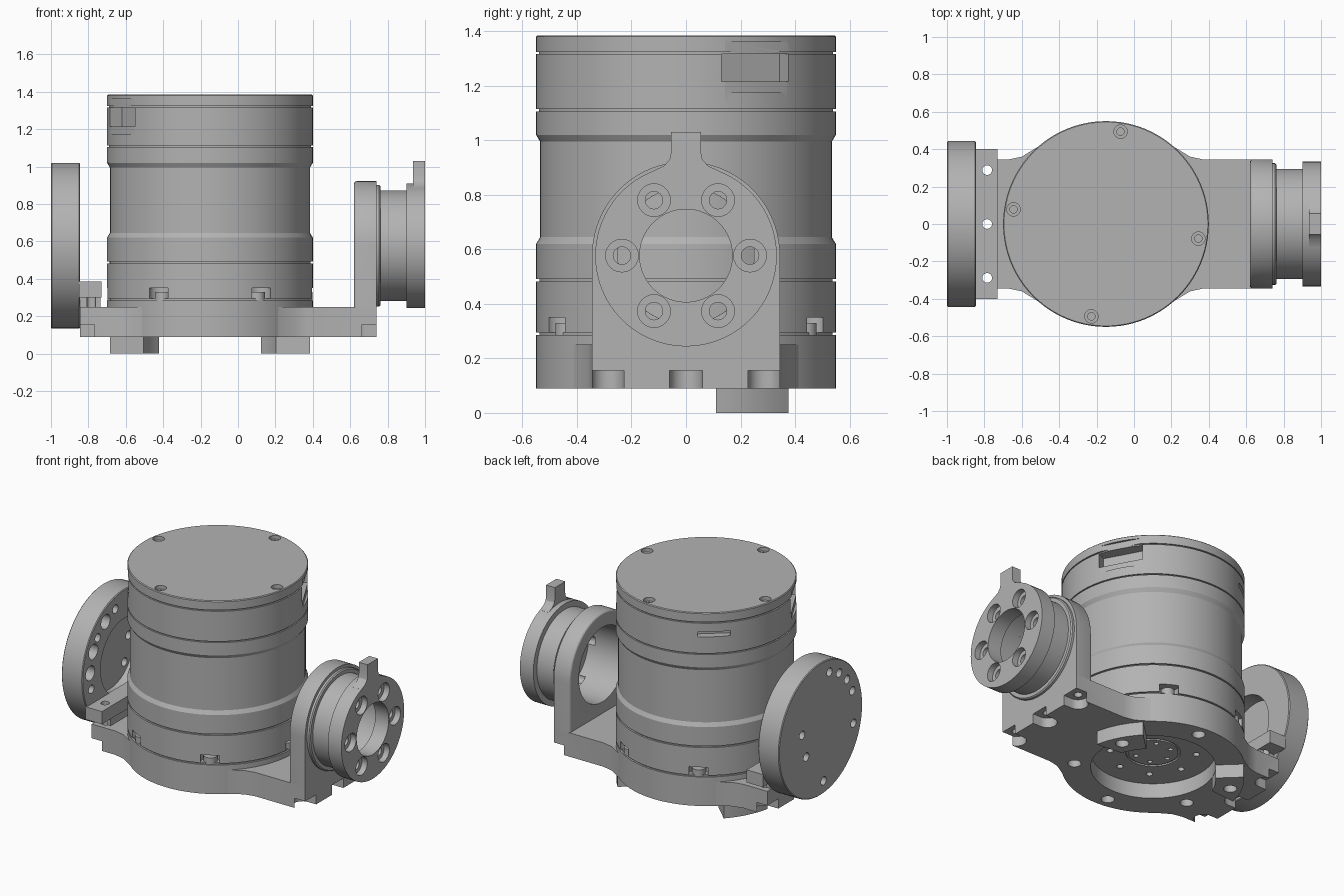
import bpy, bmesh
from math import radians, cos, sin, pi
from mathutils import Matrix, Vector

if "Cube" in bpy.data.objects:
    bpy.data.objects.remove(bpy.data.objects["Cube"])

metal = bpy.data.materials.new("grey metal")
metal.use_nodes = True
metal.diffuse_color = (0.45, 0.45, 0.45, 1)
metal.node_tree.nodes["Principled BSDF"].inputs["Base Color"].default_value = metal.diffuse_color

CX = -0.15           # axis of the upright housing
HUB = 0.577          # height of the sideways axis
R = 0.55             # housing radius
ALONG_X = Matrix.Translation((0, 0, HUB)) @ Matrix.Rotation(pi / 2, 4, 'Y')


def finish(bm, name):
    bmesh.ops.recalc_face_normals(bm, faces=bm.faces)
    mesh = bpy.data.meshes.new(name)
    bm.to_mesh(mesh)
    bm.free()
    mesh.materials.append(metal)
    ob = bpy.data.objects.new(name, mesh)
    bpy.context.collection.objects.link(ob)
    return ob


def lathe(name, profile, matrix, seg=96):
    """Spin a closed (radius, height) profile around local z."""
    bm = bmesh.new()
    vs = [bm.verts.new((r, 0, h)) for r, h in profile]
    edges = [bm.edges.new((a, b)) for a, b in zip(vs, vs[1:] + vs[:1])
             if a.co.x > 0 or b.co.x > 0]
    bmesh.ops.spin(bm, geom=vs + edges, axis=(0, 0, 1), cent=(0, 0, 0),
                   angle=2 * pi, steps=seg)
    bmesh.ops.remove_doubles(bm, verts=bm.verts, dist=1e-5)
    bm.transform(matrix)
    return finish(bm, name)


def prism(name, points, direction):
    """Extrude a polygon of 3D points."""
    bm = bmesh.new()
    face = bm.faces.new([bm.verts.new(p) for p in points])
    out = bmesh.ops.extrude_face_region(bm, geom=[face])
    bmesh.ops.translate(bm, vec=direction,
                        verts=[v for v in out["geom"] if isinstance(v, bmesh.types.BMVert)])
    return finish(bm, name)


def box(name, lo, hi, matrix=Matrix()):
    bm = bmesh.new()
    lo, hi = Vector(lo), Vector(hi)
    bmesh.ops.create_cube(bm, size=1, matrix=matrix @ Matrix.Translation((lo + hi) / 2)
                          @ Matrix.Diagonal((*(hi - lo), 1)))
    return finish(bm, name)


def cyl(name, r, lo, hi, at, axis='Z', seg=24):
    """Cylinder from lo to hi along the axis; at gives (x, y) or (y, z)."""
    bm = bmesh.new()
    mid = (lo + hi) / 2
    turn = Matrix.Rotation(pi / 2, 4, 'Y') if axis == 'X' else Matrix()
    loc = (mid, *at) if axis == 'X' else (*at, mid)
    bmesh.ops.create_cone(bm, cap_ends=True, segments=seg, radius1=r, radius2=r,
                          depth=hi - lo, matrix=Matrix.Translation(loc) @ turn)
    return finish(bm, name)


def cut(ob, *cutters):
    bpy.context.view_layer.objects.active = ob
    for c in cutters:
        mod = ob.modifiers.new("cut", 'BOOLEAN')
        mod.operation, mod.solver, mod.object = 'DIFFERENCE', 'EXACT', c
        bpy.ops.object.modifier_apply(modifier=mod.name)
        bpy.data.objects.remove(c)


def polar(r, degrees, cx=CX, cy=0.0):
    return (cx + r * cos(radians(degrees)), cy + r * sin(radians(degrees)))


# Upright housing with seams, waist and underside recess
profile = [(0, .19), (.15, .19), (.15, .2), (.165, .2), (.165, .19), (.375, .19), (.375, .09),
           (R, .09)]
for seam in (.29, .487):
    profile += [(R, seam - .005), (R - .012, seam - .005), (R - .012, seam + .005), (R, seam + .005)]
profile += [(R, .62), (.535, .645), (.535, .995), (R, 1.02)]
for seam in (1.11, 1.32):
    profile += [(R, seam - .004), (R - .01, seam - .004), (R - .01, seam + .004), (R, seam + .004)]
profile += [(R, 1.38), (R - .005, 1.385), (0, 1.385)]
housing = lathe("housing", profile, Matrix.Translation((CX, 0, 0)))

for i in range(6):
    cut(housing, cyl("c", .06, .295, .35, polar(.53, i * 60)),           # screw pockets
        cyl("c", .04, .05, .22, polar(.475, 25 + i * 60)))               # flange holes
    cyl("flange_screw", .042, .28, .33, polar(.505, i * 60))
for i in range(8):
    cut(housing, cyl("c", .02, .15, .23, polar(.26, i * 45 + 10), seg=16))
for i in range(6):
    cut(housing, cyl("c", .015, .15, .23, polar(.11, i * 60), seg=16))
for i in range(4):                                                       # lid screws
    p = polar(.5, 81 + i * 90)
    cut(housing, cyl("c", .036, 1.36, 1.4, p), cyl("c", .02, 1.32, 1.37, p, seg=16))
for angle in (28.5, 208.5):                                              # connector windows
    m = Matrix.Translation((CX, 0, 0)) @ Matrix.Rotation(radians(angle), 4, 'Z')
    cut(housing, box("c", (.535, -.14, 1.175), (.6, .14, 1.36), m),
        box("c", (.46, -.14, 1.215), (.6, .14, 1.316), m))
m = Matrix.Translation((CX, 0, 0)) @ Matrix.Rotation(radians(130), 4, 'Z')
cut(housing, box("c", (.5, -.1, 1.225), (.6, .1, 1.258), m))

# Base plate reaching out to both sides, blended into the round flange
W = .345
half = [(-.845, W), (CX - .52, W), (CX - .45, .36), (CX - .36, .415),
        (CX + .36, .415), (CX + .45, .36), (CX + .52, W), (.74, W)]
outline = half + [(x, -y) for x, y in reversed(half)]
base = prism("base_plate", [(x, y, .09) for x, y in outline], (0, 0, .16))
cut(base, cyl("c", .542, 0, .4, (CX, 0), seg=96))
for y in (-.288, 0, .288):
    for x, end in ((-.785, -.9), (.68, .8)):
        cut(base, cyl("c", .06, .05, .155, (x, y)),
            box("c", (min(x, end), y - .06, .05), (max(x, end), y + .06, .155)),
            cyl("c", .026, .1, .3, (x, y), seg=16))

# Two feet: ring sectors under the flange
for name, side in (("left_foot", 1), ("right_foot", -1)):
    arc = [polar(.545, 11.7 + 32 * i / 8, 0) for i in range(9)]
    inner = [polar(.376, 43.7 - 24 * i / 6, 0) for i in range(7)]
    foot = prism(name, [(CX + side * x, y, 0) for x, y in arc + inner], (0, 0, .092))
    hx, hy = polar(.475, 27, 0)
    cut(foot, cyl("c", .04, -.05, .15, (CX + side * hx, hy)))

# Bracket and large disc on the -x end
block = box("disc_bracket", (-.85, -.4, .3), (-.73, .4, .385))
riser = box("bracket_riser", (-.845, -.3, .249), (-.735, .3, .301))
for ob in (block, riser):
    cut(ob, *[cyl("c", .026, .2, .5, (-.785, y), seg=16) for y in (-.288, 0, .288)])
disc = lathe("large_disc", [(0, -1), (.438, -1), (.443, -.995), (.443, -.85), (.438, -.845),
                            (.25, -.845), (.25, -.95), (0, -.95)], ALONG_X)
for a in (105, 123, 141, 159, 195, 265):
    cut(disc, cyl("c", .028, -1.1, -.8, polar(.36, a, 0, HUB), 'X'))
for a in (123, 155, 177):
    cut(disc, cyl("c", .048, -.95, -.8, polar(.36, a, 0, HUB), 'X'))
for a in (10, -40):
    cut(disc, cyl("c", .028, -1.1, -.9, polar(.2, a, 0, HUB), 'X'))

# Arched upright plate on the +x end
arch = [polar(W, 180 * i / 40, 0, HUB) for i in range(41)]
plate = prism("arched_plate", [(.62, y, z) for y, z in [(W, .25)] + arch + [(-W, .25)]], (.12, 0, 0))
bm = bmesh.new()
bm.from_mesh(plate.data)
rim = [e for e in bm.edges if all(v.co.x < .63 for v in e.verts)
       and sum(v.co.z for v in e.verts) > .52]
bmesh.ops.bevel(bm, geom=rim, offset=.015, segments=3, affect='EDGES', profile=.5)
bm.to_mesh(plate.data)
bm.free()
cut(plate, cyl("c", .25, .5, .9, (0, HUB), 'X', 64))

# Flanged collar with six counterbored holes and a locating tab
collar = lathe("flanged_collar", [(.25, .735), (.325, .735), (.325, .755), (.318, .762), (.295, .762),
                                  (.295, .9), (.333, .9), (.333, 1), (.17, 1), (.17, .9),
                                  (.25, .9)], ALONG_X)
for i in range(6):
    p = polar(.235, i * 60, 0, HUB)
    cut(collar, cyl("c", .06, .96, 1.1, p, 'X'), cyl("c", .032, .85, 1.0, p, 'X'))
tab_half = [(.12, .865), (.12, .888), (.08, .907), (.06, .93), (.055, .955), (.055, 1.03)]
tab = tab_half + [(-y, z) for y, z in reversed(tab_half)]
prism("locating_tab", [(.935, y, z) for y, z in tab], (.065, 0, 0))

# Smooth round walls, keep edges crisp
bpy.ops.object.select_all(action='DESELECT')
for ob in bpy.context.scene.objects:
    if ob.type == 'MESH' and metal.name in ob.data.materials:
        ob.select_set(True)
        bpy.context.view_layer.objects.active = ob
bpy.ops.object.shade_smooth_by_angle(angle=radians(25))
